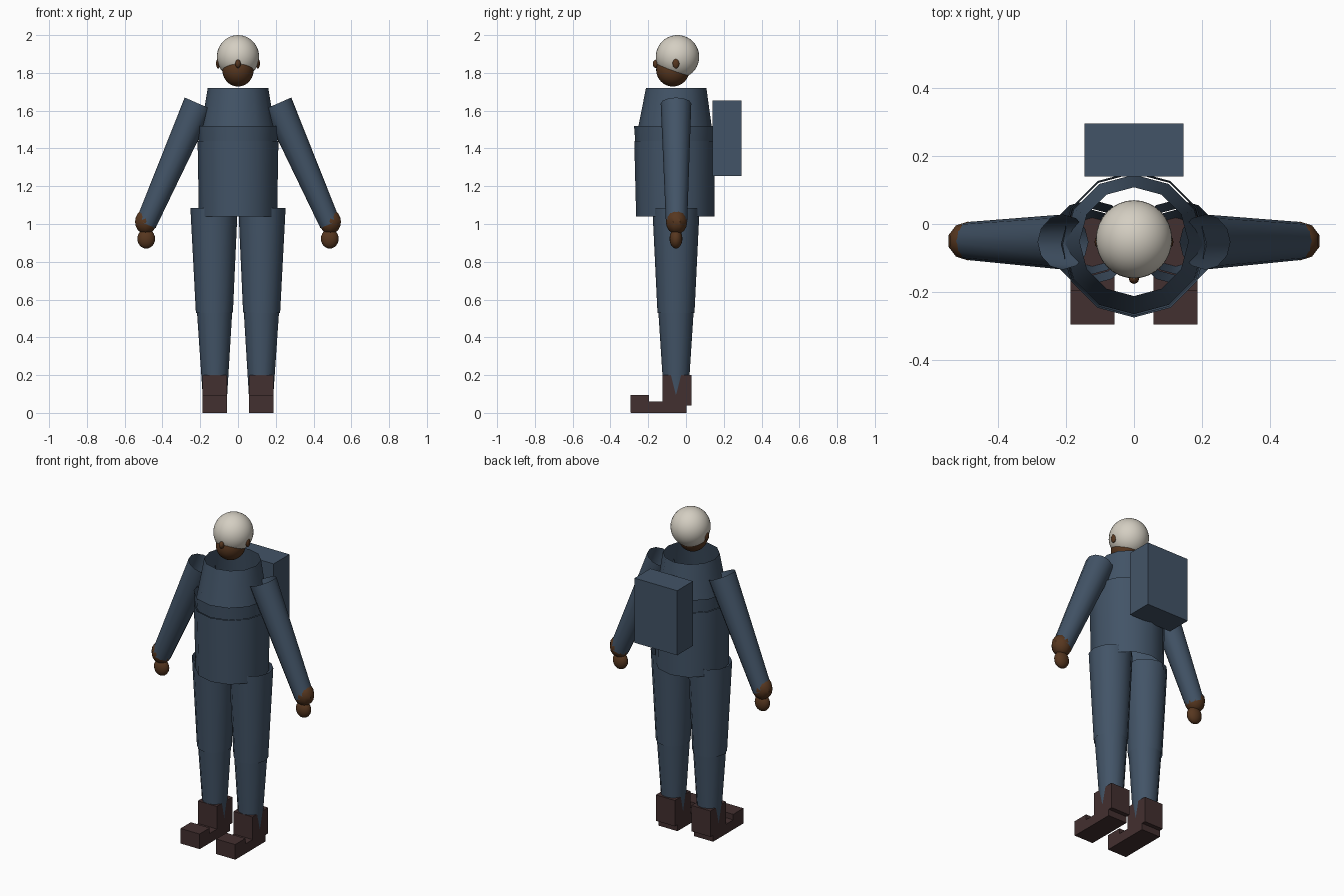
import bpy, bmesh, math
from mathutils import Vector

if "Cube" in bpy.data.objects:
    bpy.data.objects.remove(bpy.data.objects["Cube"])


def material(name, rgb):
    m = bpy.data.materials.new(name)
    m.diffuse_color = (*rgb, 1)
    m.use_nodes = True
    m.node_tree.nodes["Principled BSDF"].inputs["Base Color"].default_value = m.diffuse_color
    return m


BLUE = material("blue_cloth", (0.055, 0.088, 0.135))
BROWN = material("brown_skin", (0.095, 0.038, 0.014))
BOOT = material("dark_leather", (0.055, 0.029, 0.029))
SHELL = material("off_white", (0.66, 0.62, 0.54))


def finish(name, bm, mat, smooth=True):
    bmesh.ops.recalc_face_normals(bm, faces=bm.faces)
    me = bpy.data.meshes.new(name)
    bm.to_mesh(me)
    bm.free()
    me.materials.append(mat)
    ob = bpy.data.objects.new(name, me)
    bpy.context.collection.objects.link(ob)
    if smooth:
        bpy.ops.object.select_all(action='DESELECT')
        ob.select_set(True)
        bpy.context.view_layer.objects.active = ob
        bpy.ops.object.shade_smooth_by_angle(angle=math.radians(35))
    return ob


def tube(name, start, end, r0, r1, mat, sides=12):
    """Open tapered tube between two points."""
    start, end = Vector(start), Vector(end)
    v = Vector((0, 1, 0))
    u = v.cross(end - start).normalized()
    bm = bmesh.new()
    rings = []
    for c, r in ((start, r0), (end, r1)):
        rings.append([bm.verts.new(c + r * (math.cos(a) * u + math.sin(a) * v))
                      for a in (2 * math.pi * k / sides for k in range(sides))])
    for k in range(sides):
        j = (k + 1) % sides
        bm.faces.new((rings[0][k], rings[0][j], rings[1][j], rings[1][k]))
    return finish(name, bm, mat)


def ball(name, centre, radii, mat, seg=32, rows=20):
    bm = bmesh.new()
    bmesh.ops.create_uvsphere(bm, u_segments=seg, v_segments=rows, radius=1)
    bmesh.ops.scale(bm, vec=radii, verts=bm.verts)
    bmesh.ops.translate(bm, vec=centre, verts=bm.verts)
    return finish(name, bm, mat)


def box(name, lo, hi, mat):
    lo, hi = Vector(lo), Vector(hi)
    bm = bmesh.new()
    bmesh.ops.create_cube(bm, size=1)
    bmesh.ops.scale(bm, vec=hi - lo, verts=bm.verts)
    bmesh.ops.translate(bm, vec=(lo + hi) / 2, verts=bm.verts)
    return finish(name, bm, mat, smooth=False)


# Head: the face shows below and in front of the helmet
ball("helmet", (0, -0.045, 1.885), (0.112, 0.115, 0.115), SHELL)
ball("head", (0, -0.07, 1.816), (0.083, 0.088, 0.088), BROWN)
ball("nose", (0, -0.16, 1.848), (0.015, 0.016, 0.022), BROWN, 12, 8)

# Jacket: three open sleeves stacked
Y = -0.06
tube("jacket_collar", (0, Y + 0.008, 1.72), (0, Y, 1.45), 0.16, 0.205, BLUE)
tube("jacket_chest", (0, Y, 1.52), (0, Y, 1.44), 0.215, 0.209, BLUE)
tube("jacket_body", (0, Y, 1.44), (0, Y + 0.003, 1.04), 0.214, 0.207, BLUE)

# Backpack
box("backpack", (-0.146, 0.14, 1.255), (0.146, 0.295, 1.655), BLUE)

for side, s in (("left", 1), ("right", -1)):
    # Ear
    ball(side + "_ear", (s * 0.105, -0.053, 1.85), (0.011, 0.018, 0.027), BROWN, 12, 8)

    # Arm, wrist and hand
    tube(side + "_sleeve", (s * 0.208, -0.053, 1.637), (s * 0.488, -0.05, 1.0),
         0.081, 0.056, BLUE)
    ball(side + "_wrist", (s * 0.488, -0.05, 1.012), (0.06, 0.057, 0.066), BROWN, 10, 8)
    ball(side + "_hand", (s * 0.486, -0.053, 0.922), (0.047, 0.034, 0.052), BROWN, 16, 12)

    # Trouser leg
    tube(side + "_thigh", (s * 0.127, -0.053, 1.085), (s * 0.125, -0.053, 0.53),
         0.125, 0.098, BLUE)
    tube(side + "_shin", (s * 0.124, -0.053, 0.56), (s * 0.122, -0.053, 0.05),
         0.095, 0.062, BLUE)

    # Boot: ankle, sole and raised toe
    xs = sorted((s * 0.057, s * 0.187))
    for part, y0, y1, z0, z1 in (("ankle", -0.125, 0.028, 0.04, 0.2),
                                 ("sole", -0.292, 0.002, 0.0, 0.06),
                                 ("toe", -0.295, -0.195, 0.001, 0.094)):
        box(f"{side}_boot_{part}", (xs[0], y0, z0), (xs[1], y1, z1), BOOT)
